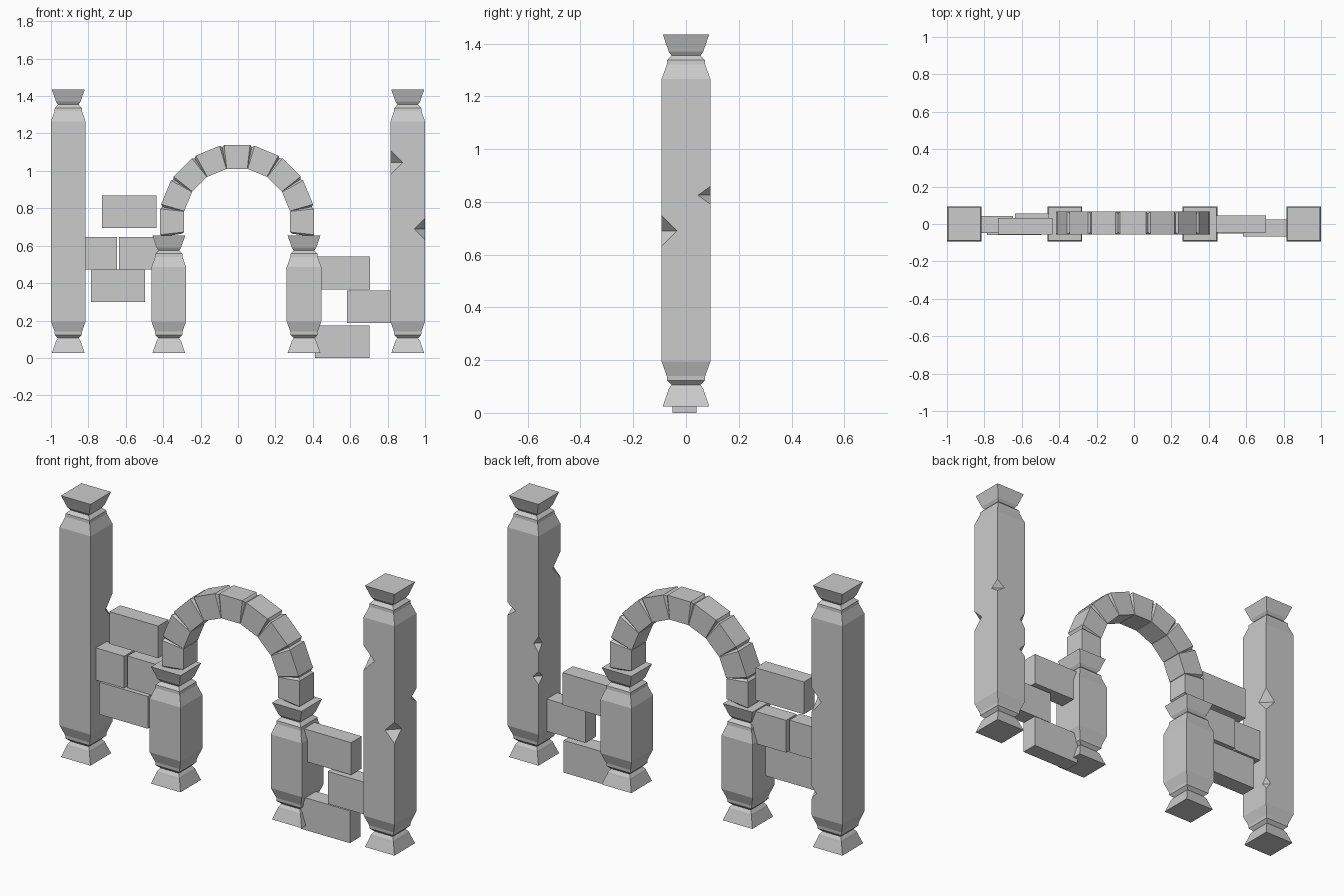
import bpy, bmesh
from math import sin, cos, pi
from mathutils import Vector

if "Cube" in bpy.data.objects:
    bpy.data.objects.remove(bpy.data.objects["Cube"])


def finish(name, bm):
    bmesh.ops.recalc_face_normals(bm, faces=bm.faces)
    me = bpy.data.meshes.new(name)
    bm.to_mesh(me)
    bm.free()
    ob = bpy.data.objects.new(name, me)
    bpy.context.collection.objects.link(ob)
    return ob


def loft(bm, rings):
    """Skin a list of four-point rings and cap both ends."""
    loops = [[bm.verts.new(p) for p in r] for r in rings]
    for a, b in zip(loops, loops[1:]):
        for i in range(4):
            j = (i + 1) % 4
            bm.faces.new((a[i], a[j], b[j], b[i]))
    bm.faces.new(loops[0])
    bm.faces.new(loops[-1])


# Square moulded foot: (half width, height above foot); mirrored for the cap
FOOT = [(.088, 0), (.069, .055), (.066, .065), (.055, .081),
        (.072, .098), (.073, .115), (.0925, .17)]


def pillar(name, x, top, bottom=.025):
    prof = [(h, bottom + z) for h, z in FOOT]
    prof += [(h, top - z) for h, z in reversed(FOOT)]
    bm = bmesh.new()
    loft(bm, [[(x + sx * h, sy * h, z) for sx, sy in
               ((-1, -1), (1, -1), (1, 1), (-1, 1))] for h, z in prof])
    return finish(name, bm)


def chip(ob, x, corners):
    """Cut octahedral chips out of the shaft corners."""
    for sx, sy, z, d, h in corners:
        c = Vector((x + sx * .0925, sy * .0925, z))
        bm = bmesh.new()
        for ax in ((d, 0, 0), (0, d, 0), (0, 0, h)):
            bm.verts.new(c + Vector(ax))
            bm.verts.new(c - Vector(ax))
        bmesh.ops.convex_hull(bm, input=bm.verts)
        cutter = finish("chip_cutter", bm)
        cutter.hide_render = True
        mod = ob.modifiers.new("chip", 'BOOLEAN')
        mod.operation = 'DIFFERENCE'
        mod.solver = 'EXACT'
        mod.object = cutter
        bpy.context.view_layer.objects.active = ob
        bpy.ops.object.modifier_apply(modifier=mod.name)
        bpy.data.objects.remove(cutter)


# Tall outer pillars with chipped corners
chip(pillar("tall_pillar_left", -.9075, 1.435), -.9075,
     [(1, 1, .82, .058, .065), (1, 1, .32, .03, .035)])
chip(pillar("tall_pillar_right", .9075, 1.435), .9075,
     [(-1, -1, 1.045, .065, .067), (1, -1, .69, .058, .058),
      (1, 1, .825, .047, .034), (-1, 1, .68, .03, .045),
      (-1, 1, .50, .035, .035)])

# Short pillars carrying the arch
pillar("short_pillar_left", -.37, .655)
pillar("short_pillar_right", .353, .655)

# Arch: nine wedge stones with narrowed ends that form the joints
bm = bmesh.new()
STEP = pi / 8
for k in range(9):
    a = k * STEP
    c = Vector((-.005 + .347 * cos(a), .006, .728 + .347 * sin(a)))
    rad, tan, dep = Vector((cos(a), 0, sin(a))), Vector((-sin(a), 0, cos(a))), Vector((0, 1, 0))
    rings = []
    for t, r, y in ((-1.16, .052, .049), (-1, .064, .061), (1, .064, .061), (1.16, .052, .049)):
        rings.append([c + rad * u * r + dep * v * y + tan * t * (.062 + .007 * u)
                      for u, v in ((-1, -1), (1, -1), (1, 1), (-1, 1))])
    loft(bm, rings)
finish("arch_stones", bm)

# Wall bricks: left end, bottom, front
BRICKS = [(-.727, .695, -.057), (-.937, .472, -.047), (-.636, .472, -.035),
          (-.786, .30, -.06), (.417, .367, -.045), (.583, .187, -.067),
          (.413, 0, -.051)]
for i, (x, z, y) in enumerate(BRICKS):
    bm = bmesh.new()
    bmesh.ops.create_cube(bm, size=1)
    bmesh.ops.scale(bm, vec=(.29, .09, .174), verts=bm.verts)
    bmesh.ops.translate(bm, vec=(x + .145, y + .045, z + .087), verts=bm.verts)
    finish(f"wall_brick_{i + 1}", bm)
